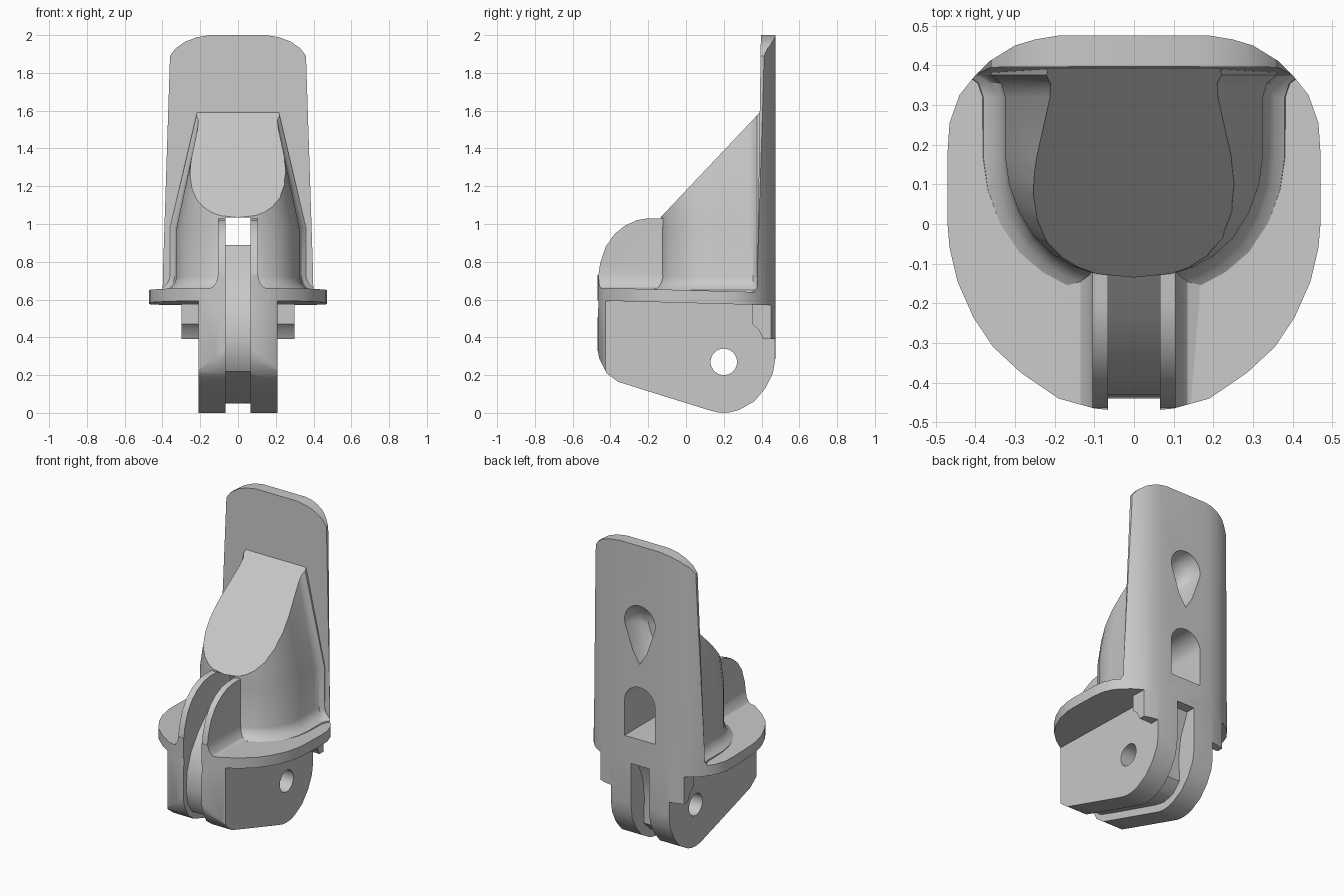
import bpy, bmesh, math
from mathutils import Vector

if "Cube" in bpy.data.objects:
    bpy.data.objects.remove(bpy.data.objects["Cube"], do_unlink=True)

grey = bpy.data.materials.new("plain_grey")
grey.use_nodes = True
grey.diffuse_color = (0.58, 0.58, 0.58, 1)
grey.node_tree.nodes["Principled BSDF"].inputs["Base Color"].default_value = (0.58, 0.58, 0.58, 1)
helpers = []


def loft(name, rings, helper=False):
    """Closed solid through rings of matching points."""
    bm = bmesh.new()
    loops = [[bm.verts.new(p) for p in ring] for ring in rings]
    n = len(loops[0])
    for a, b in zip(loops, loops[1:]):
        for i in range(n):
            j = (i + 1) % n
            bm.faces.new((a[i], a[j], b[j], b[i]))
    bm.faces.new(loops[0])
    bm.faces.new(loops[-1])
    bmesh.ops.recalc_face_normals(bm, faces=bm.faces)
    mesh = bpy.data.meshes.new(name)
    bm.to_mesh(mesh)
    bm.free()
    mesh.materials.append(grey)
    obj = bpy.data.objects.new(name, mesh)
    bpy.context.collection.objects.link(obj)
    if helper:
        obj.hide_render = True
        helpers.append(obj)
    return obj


def prism(name, pts, axis, lo, hi, helper=False):
    place = {"X": lambda p, t: (t, p[0], p[1]),
             "Y": lambda p, t: (p[0], t, p[1]),
             "Z": lambda p, t: (p[0], p[1], t)}[axis]
    return loft(name, [[place(p, t) for p in pts] for t in (lo, hi)], helper)


def mirrored(half):
    return half + [(-x, v) for x, v in reversed(half) if x > 0]


def box(name, x, y, z, helper=False):
    return prism(name, [(x[0], y[0]), (x[1], y[0]), (x[1], y[1]), (x[0], y[1])], "Z", z[0], z[1], helper)


def boolean(obj, operation, *others):
    bpy.context.view_layer.objects.active = obj
    for other in others:
        mod = obj.modifiers.new("shape", "BOOLEAN")
        mod.operation = operation
        mod.solver = "EXACT"
        mod.object = other
        bpy.ops.object.modifier_apply(modifier=mod.name)


# Overall plan outline, shared by every part
outline = mirrored([(0, -.475), (.1, -.465), (.19, -.44), (.285, -.375), (.355, -.31),
                    (.405, -.235), (.445, -.145), (.465, -.06), (.47, 0), (.47, .18),
                    (.465, .255), (.44, .325), (.4, .375), (.365, .41), (.3, .45),
                    (.25, .465), (.19, .475)])
limit = prism("outline_limit", outline, "Z", -1, 3, True)

# Cutters: front groove, lower groove, rear window, pin hole, rear scoop
groove = box("groove_cutter", (-.065, .065), (-.6, .1), (-.1, 1.035), True)
low_groove = box("low_groove_cutter", (-.065, .065), (-.6, .6), (-.1, .57), True)
arch = [(.11 * math.cos(math.pi * i / 16), .97 + .11 * math.sin(math.pi * i / 16)) for i in range(17)]
window = prism("window_cutter", arch + [(-.11, .74), (.11, .74)], "Y", 0, .6, True)
circle = [(.2 + .07 * math.cos(math.tau * i / 32), .27 + .07 * math.sin(math.tau * i / 32)) for i in range(32)]
pin = prism("pin_cutter", circle, "X", -.6, .6, True)
drop = [(.11 * math.cos(math.radians(a)), 1.5 + .11 * math.sin(math.radians(a)))
        for a in range(-20, 201, 10)] + [(-.05, 1.31), (0, 1.23), (.05, 1.31)]
scoop = loft("scoop_cutter", [[(x * s, y, 1.4 + (z - 1.4) * s) for x, z in drop]
                              for y, s in ((.6, 1), (.47, 1), (.41, .88), (.36, .65), (.33, .35))], True)

# Flange, tilted slightly towards the back
flange = prism("flange", outline, "Z", .582, .65)
for v in flange.data.vertices:
    v.co.z -= .027 * v.co.y
boolean(flange, "DIFFERENCE", groove)

# Tall back plate with rounded top corners and a slight draft on its front
plate = prism("back_plate", mirrored([(.403, .57), (.36, 1.89), (.33, 1.93), (.28, 1.965),
                                      (.22, 1.988), (.15, 2)]), "Y", .375, .6)
for v in plate.data.vertices:
    if v.co.y < .5:
        v.co.y += .015 * (v.co.z - .57)
boolean(plate, "INTERSECT", limit)
boolean(plate, "DIFFERENCE", window, scoop)

# Boss: flared foot, straight wall, then a taper cut by a sloping plane
wall = mirrored([(0, -.135), (.1, -.125), (.15, -.108), (.2, -.08), (.25, -.035), (.29, .03),
                 (.315, .1), (.325, .17), (.325, .32), (.335, .355), (.36, .375), (.36, .4)])


def wall_ring(z, flare=0, narrow=1):
    return [((x + flare * x / .325) * narrow, y - flare * max(0, .17 - y) / .3, z) for x, y in wall]


boss = loft("boss", [wall_ring(.6, .065), wall_ring(.65, .055), wall_ring(.665, .03),
                     wall_ring(.69, .01), wall_ring(.72), wall_ring(.98), wall_ring(1.64, 0, .57)])
slope = prism("slope_cutter", [(-.3, .86), (.6, 1.812), (.6, 2.5), (-.3, 2.5)], "X", -1, 1, True)
boolean(boss, "INTERSECT", limit)
boolean(boss, "DIFFERENCE", slope, groove, window, scoop)

# Twin guide fins with a flared foot
fins = prism("guide_fins", [(-.48, .6), (-.465, .72), (-.455, .79), (-.425, .88), (-.38, .945),
                            (-.325, .99), (-.26, 1.02), (-.2, 1.03), (.02, 1.03), (.02, .6)],
             "X", -.105, .105)
foot = prism("fin_foot_helper", mirrored([(.17, .6), (.165, .655), (.135, .665), (.115, .69), (.105, .73)]),
             "Y", -.6, .02, True)
boolean(fins, "UNION", foot)
boolean(fins, "INTERSECT", limit)
boolean(fins, "DIFFERENCE", groove)

# Lower clevis cheeks
clevis = prism("clevis", [(-.462, .6), (-.475, .37), (-.46, .29), (-.42, .21), (-.36, .165), (-.25, .13),
                          (.12, .015), (.16, .004), (.2, 0), (.24, .004), (.28, .015), (.36, .06),
                          (.42, .13), (.46, .21), (.475, .3), (.5, .36), (.5, .6)], "X", -.21, .21)
boolean(clevis, "INTERSECT", limit)
boolean(clevis, "DIFFERENCE", low_groove, groove, pin)

# Core that forms the floor of the groove
core = prism("groove_core", [(-.13, .89), (-.23, .8), (-.32, .71), (-.39, .61), (-.43, .5), (-.44, .38),
                             (-.42, .28), (-.38, .22), (-.24, .175), (.12, .065), (.2, .05), (.28, .07),
                             (.34, .13), (.335, .3), (.35, .42), (.4, .54), (.42, .6),
                             (.1, .62), (.1, .76)], "X", -.066, .066)
boolean(core, "DIFFERENCE", pin)

# Small stop lugs below the back plate
lugs = []
for side, label in ((1, "left"), (-1, "right")):
    lugs.append(prism(label + "_stop_lug", [(.35, .6), (.35, .47), (.385, .44), (.41, .39), (.5, .39), (.5, .6)],
                      "X", side * .2, side * .3))
    boolean(lugs[-1], "INTERSECT", limit)

# Smooth shading with crisp edges, then remove the helpers
bpy.ops.object.select_all(action="DESELECT")
for obj in (flange, plate, boss, fins, clevis, core, *lugs):
    obj.select_set(True)
    bpy.context.view_layer.objects.active = obj
bpy.ops.object.shade_smooth_by_angle(angle=math.radians(32))
for obj in helpers:
    bpy.data.objects.remove(obj, do_unlink=True)
